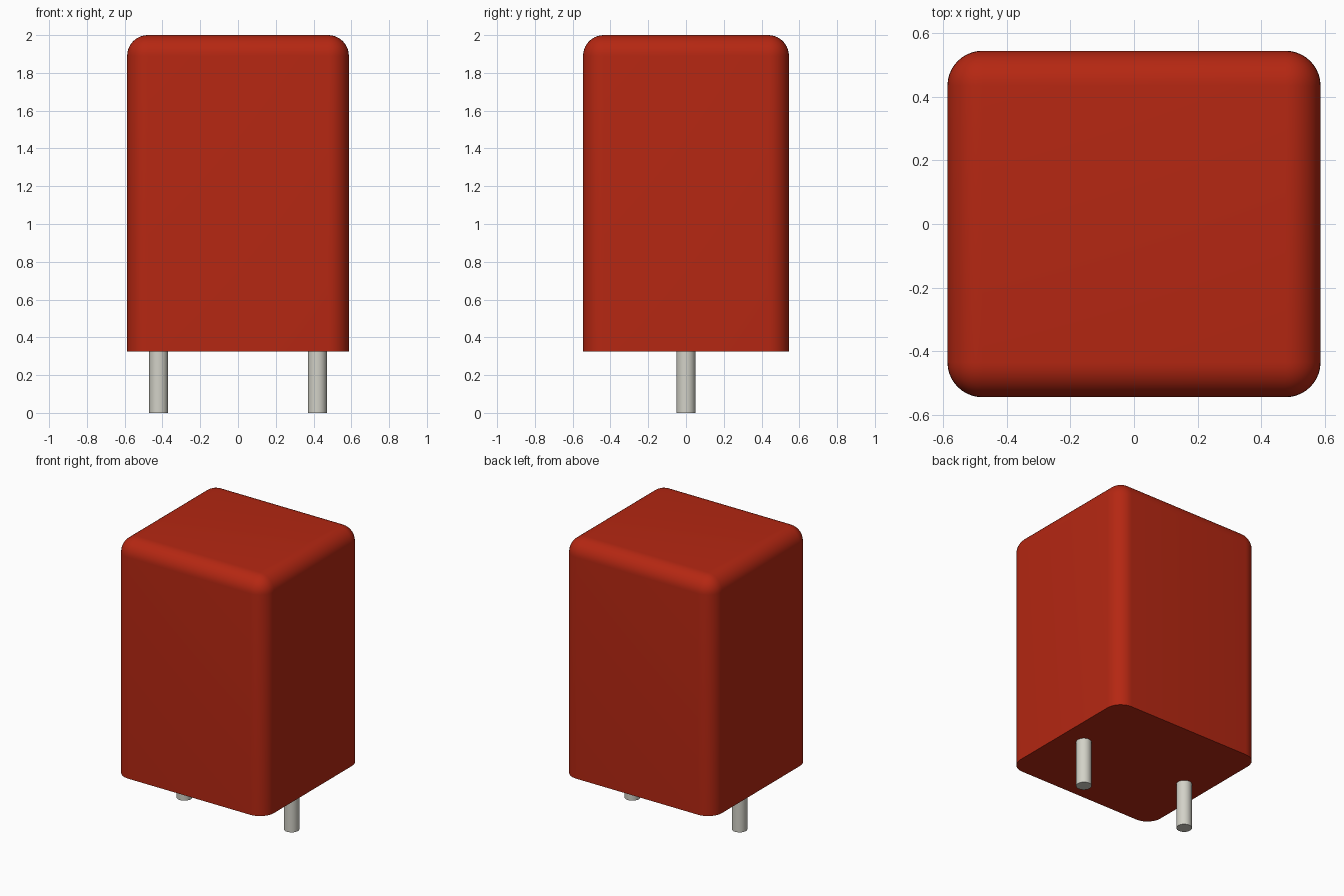
import bpy, bmesh, math
from mathutils import Matrix, Vector

cube = bpy.data.objects.get("Cube")
if cube:
    bpy.data.objects.remove(cube, do_unlink=True)


def material(name, rgb, roughness, metallic=0.0):
    mat = bpy.data.materials.new(name)
    mat.use_nodes = True
    mat.diffuse_color = (*rgb, 1)
    bsdf = next(n for n in mat.node_tree.nodes if n.type == 'BSDF_PRINCIPLED')
    bsdf.inputs["Base Color"].default_value = (*rgb, 1)
    bsdf.inputs["Roughness"].default_value = roughness
    bsdf.inputs["Metallic"].default_value = metallic
    return mat


def finish(name, bm, mat):
    bmesh.ops.recalc_face_normals(bm, faces=bm.faces)
    mesh = bpy.data.meshes.new(name)
    bm.to_mesh(mesh)
    bm.free()
    mesh.materials.append(mat)
    obj = bpy.data.objects.new(name, mesh)
    bpy.context.collection.objects.link(obj)
    bpy.ops.object.select_all(action='DESELECT')
    obj.select_set(True)
    bpy.context.view_layer.objects.active = obj
    bpy.ops.object.shade_smooth_by_angle(angle=math.radians(35))
    return obj


red = material("red plastic", (0.46, 0.02, 0.006), 0.5)
metal = material("pale grey metal", (0.645, 0.638, 0.571), 0.4)

WIDTH, DEPTH, BOTTOM, TOP = 1.174, 1.09, 0.325, 2.0
ROUNDING = 0.11
PIN_X, PIN_RADIUS, PIN_TOP = 0.42, 0.05, 0.35

# Body: box with rounded sides and top, sharp flat underside
bm = bmesh.new()
bmesh.ops.create_cube(bm, size=1)
bmesh.ops.scale(bm, vec=Vector((WIDTH, DEPTH, TOP - BOTTOM)), verts=bm.verts)
bmesh.ops.translate(bm, vec=Vector((0, 0, (TOP + BOTTOM) / 2)), verts=bm.verts)
rounded = [e for e in bm.edges if any(v.co.z > BOTTOM + 0.1 for v in e.verts)]
bmesh.ops.bevel(bm, geom=rounded, offset=ROUNDING, offset_type='OFFSET',
                segments=10, profile=0.5, affect='EDGES')
finish("body", bm, red)

# Pins: one round lead on each side
for side, x in (("right", -PIN_X), ("left", PIN_X)):
    bm = bmesh.new()
    bmesh.ops.create_cone(bm, cap_ends=True, segments=32, radius1=PIN_RADIUS,
                          radius2=PIN_RADIUS, depth=PIN_TOP,
                          matrix=Matrix.Translation((x, 0, PIN_TOP / 2)))
    finish(side + "_pin", bm, metal)
